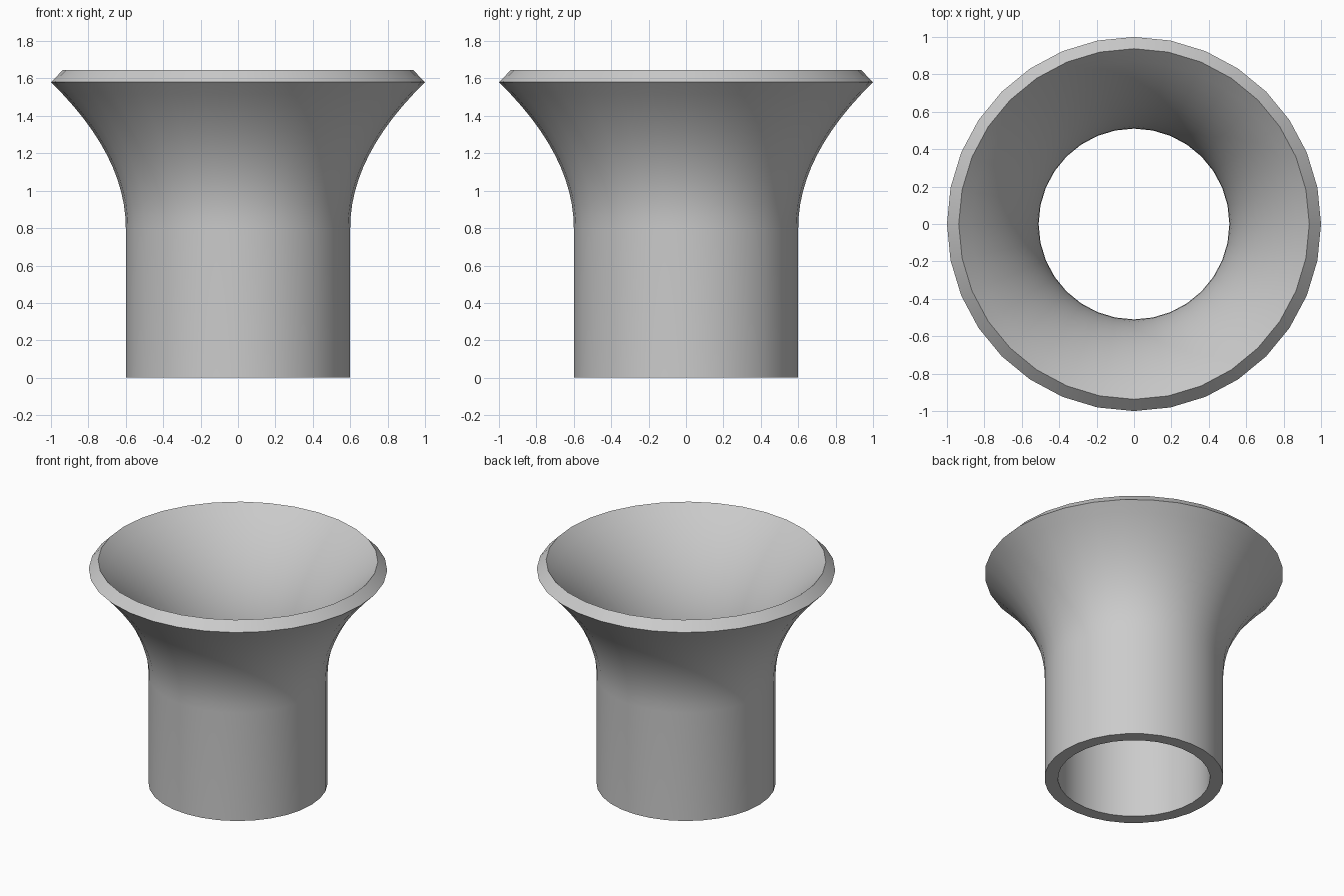
import bpy, bmesh, math
from mathutils import Vector

if "Cube" in bpy.data.objects:
    bpy.data.objects.remove(bpy.data.objects["Cube"])

SEGMENTS, STEPS, WALL = 32, 12, 0.09

# Outer profile: straight tube, then a flare ending at 45 degrees
start, ctrl, end = Vector((0.6, 0.8)), Vector((0.6, 1.19)), Vector((1.0, 1.58))
outer, inner = [Vector((0.6, 0))], [Vector((0.6 - WALL, 0))]
for i in range(STEPS + 1):
    t = i / STEPS
    p = start * (1 - t) ** 2 + ctrl * 2 * t * (1 - t) + end * t ** 2
    d = ((ctrl - start) * (1 - t) + (end - ctrl) * t).normalized()
    outer.append(p)
    inner.append(p + Vector((-d.y, d.x)) * WALL)   # wall offset inward
profile = outer + inner[::-1]

# Revolve the closed profile around z
bm = bmesh.new()
rings = []
for s in range(SEGMENTS):
    a = 2 * math.pi * s / SEGMENTS
    rings.append([bm.verts.new((p.x * math.cos(a), p.x * math.sin(a), p.y)) for p in profile])
n = len(profile)
for s in range(SEGMENTS):
    r0, r1 = rings[s], rings[(s + 1) % SEGMENTS]
    for k in range(n):
        j = (k + 1) % n
        bm.faces.new((r0[k], r1[k], r1[j], r0[j]))
bmesh.ops.recalc_face_normals(bm, faces=bm.faces)
mesh = bpy.data.meshes.new("flared_tube")
bm.to_mesh(mesh)
bm.free()

# Flared tube object, smooth with sharp rim edges
tube = bpy.data.objects.new("flared_tube", mesh)
bpy.context.collection.objects.link(tube)
bpy.context.view_layer.objects.active = tube
tube.select_set(True)
bpy.ops.object.shade_smooth_by_angle(angle=math.radians(30))
